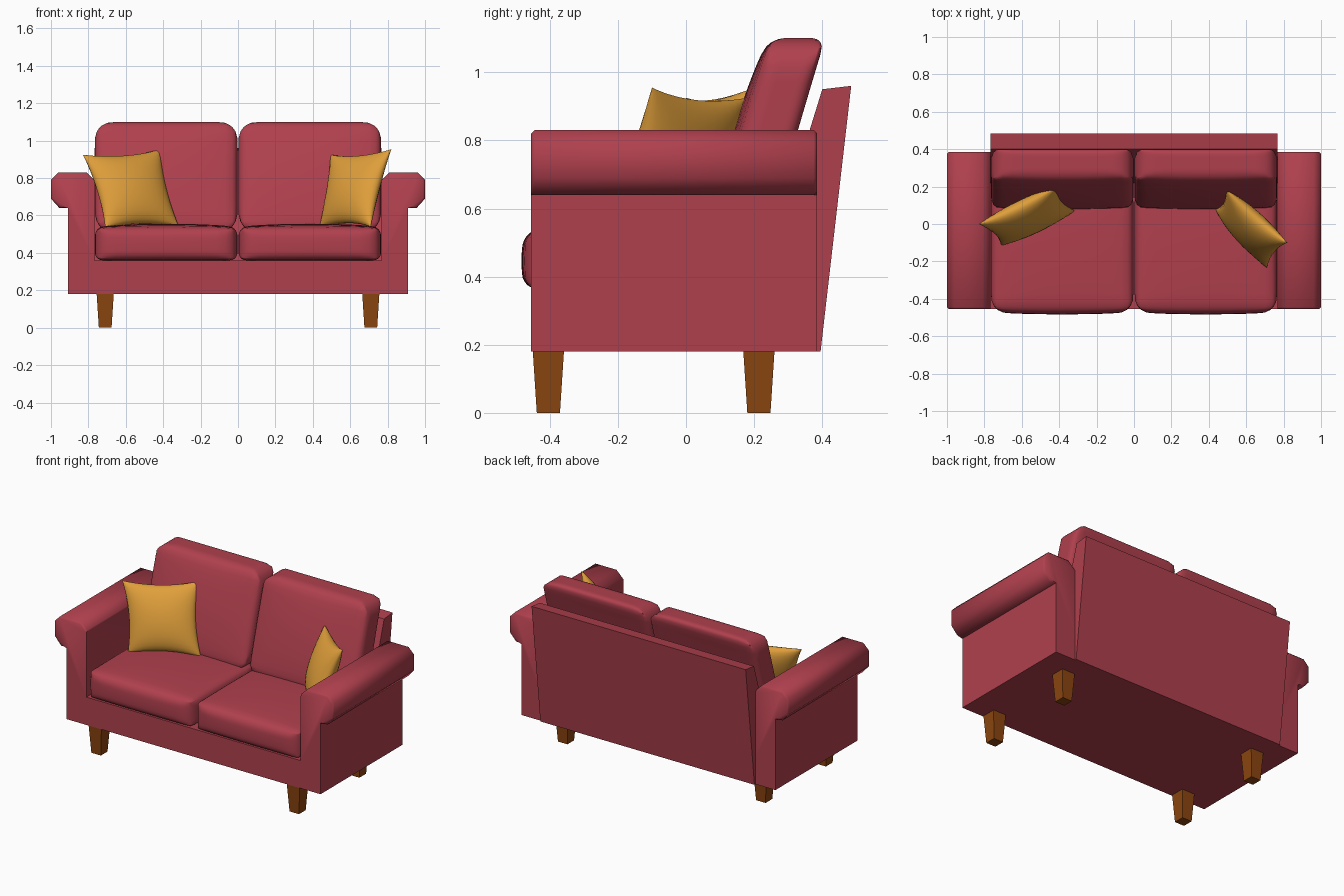
import bpy, bmesh, math
from mathutils import Vector

if "Cube" in bpy.data.objects:
    bpy.data.objects.remove(bpy.data.objects["Cube"])


def material(name, rgb):
    m = bpy.data.materials.new(name)
    m.diffuse_color = (*rgb, 1)
    m.use_nodes = True
    m.node_tree.nodes["Principled BSDF"].inputs["Base Color"].default_value = m.diffuse_color
    return m


RED = material("red fabric", (0.43, 0.051, 0.075))
GOLD = material("gold fabric", (0.74, 0.345, 0.043))
WOOD = material("brown wood", (0.26, 0.06, 0.005))


def finish(bm, name, mat, angle=None):
    bmesh.ops.recalc_face_normals(bm, faces=bm.faces[:])
    me = bpy.data.meshes.new(name)
    bm.to_mesh(me)
    bm.free()
    ob = bpy.data.objects.new(name, me)
    bpy.context.collection.objects.link(ob)
    me.materials.append(mat)
    if angle:
        bpy.ops.object.select_all(action='DESELECT')
        ob.select_set(True)
        bpy.context.view_layer.objects.active = ob
        bpy.ops.object.shade_smooth_by_angle(angle=math.radians(angle))
    return ob


def prism(points, vec):
    """Extrude a closed outline of 3D points along vec."""
    bm = bmesh.new()
    f = bm.faces.new([bm.verts.new(p) for p in points])
    r = bmesh.ops.extrude_face_region(bm, geom=[f], use_keep_orig=True)
    bmesh.ops.translate(bm, vec=vec,
                        verts=[g for g in r["geom"] if isinstance(g, bmesh.types.BMVert)])
    return bm


# Body: base and rolled arms in one U-shaped outline
half = [(0.91, 0.18), (0.91, 0.64), (0.955, 0.64), (1.0, 0.69), (1.0, 0.79),
        (0.96, 0.83), (0.81, 0.83), (0.768, 0.79), (0.768, 0.36)]
outline = half + [(-x, z) for x, z in reversed(half)]
bm = prism([(x, -0.455, z) for x, z in outline], (0, 0.84, 0))
rim = [e for e in bm.edges if abs(e.verts[0].co.y - e.verts[1].co.y) < 0.01
       and min(v.co.z for v in e.verts) > 0.63]
bmesh.ops.bevel(bm, geom=rim, offset=0.01, segments=1, affect='EDGES')
finish(bm, "body_with_arms", RED, 50)

# Sloping back panel
side = [(0.385, 0.18), (0.395, 0.18), (0.485, 0.96), (0.40, 0.95), (0.215, 0.35)]
finish(prism([(-0.767, y, z) for y, z in side], (1.534, 0, 0)), "back_panel", RED)


def cushion(name, size, r, corner, puff, place):
    """Rounded box, thin along local z, with larger plan corners and puffed faces."""
    bm = bmesh.new()
    bmesh.ops.create_cube(bm, size=2)
    bmesh.ops.subdivide_edges(bm, edges=bm.edges[:], cuts=15, use_grid_fill=True)
    h = Vector(size)
    for v in bm.verts:
        t = v.co.copy()
        p = Vector([math.sin(t[i] * math.pi / 2) * h[i] for i in range(3)])
        inner = Vector([max(-h[i] + r, min(h[i] - r, p[i])) for i in range(3)])
        p = inner + (p - inner).normalized() * r
        # larger rounding of the four corners in plan
        c = Vector([max(-h[i] + corner, min(h[i] - corner, p[i])) for i in range(2)])
        d = Vector((p.x, p.y)) - c
        if d.length > corner:
            p.x, p.y = c + d * (corner / d.length)
        # puffed faces
        a, b, w = [1 - (p[i] / h[i]) ** 2 for i in range(3)]
        p.z += puff * max(a * b, 0) ** 0.6 * (1 if p.z > 0 else 0.2)
        p.y -= 0.018 * max(a * w, 0) ** 0.5 * (p.y < -h.y * 0.8)
        v.co = place(p)
    finish(bm, name, RED, 60)


for s, label in ((-1, "left"), (1, "right")):
    # Seat cushion
    cushion(label + "_seat_cushion", (0.381, 0.335, 0.088), 0.045, 0.08, 0.022,
            lambda p: Vector((s * 0.384 + p.x, -0.13 + p.y, 0.446 + p.z)))
    # Back cushion, leaning by a shear; local y is height, local z faces forward
    cushion(label + "_back_cushion", (0.381, 0.29, 0.08), 0.04, 0.095, 0.032,
            lambda p: Vector((s * 0.384 + p.x, 0.246 - p.z + 0.29 * p.y, 0.81 + p.y)))


def pillow(name, corners, depth=0.075, n=16):
    """Throw pillow through four corners: top left, top right, bottom right, bottom left."""
    tl, tr, br, bl = [Vector(c) for c in corners]
    normal = (tr - tl).cross(tl - bl).normalized()
    bm = bmesh.new()
    for sign in (1, -1):
        grid = []
        for j in range(n + 1):
            for i in range(n + 1):
                u = math.sin((i / n - 0.5) * math.pi)
                v = math.sin((j / n - 0.5) * math.pi)
                a = (u * (1 - 0.11 * (1 - v * v)) + 1) / 2
                b = (v * (1 - 0.11 * (1 - u * u)) + 1) / 2
                p = bl.lerp(br, a).lerp(tl.lerp(tr, a), b)
                puff = depth * max((1 - u * u) * (1 - v * v), 0) ** 0.5
                grid.append(bm.verts.new(p + normal * sign * puff))
        for j in range(n):
            for i in range(n):
                k = j * (n + 1) + i
                bm.faces.new([grid[q] for q in (k, k + 1, k + n + 2, k + n + 1)])
    bmesh.ops.remove_doubles(bm, verts=bm.verts[:], dist=0.0005)
    finish(bm, name, GOLD, 80)


pillow("left_pillow", [(-0.83, 0.0, 0.925), (-0.415, 0.20, 0.955),
                       (-0.315, 0.07, 0.54), (-0.71, -0.115, 0.53)])
pillow("right_pillow", [(0.495, 0.18, 0.925), (0.82, -0.10, 0.955),
                        (0.71, -0.235, 0.54), (0.435, 0.08, 0.535)])

# Tapered square legs
for sx, xs in ((-1, "left"), (1, "right")):
    for cy, ys in ((-0.404, "front"), (0.214, "back")):
        bm = bmesh.new()
        bmesh.ops.create_cube(bm, size=2)
        for v in bm.verts:
            k = 0.046 if v.co.z > 0 else 0.034
            v.co = (sx * 0.71 + v.co.x * k, cy + v.co.y * k, 0.185 if v.co.z > 0 else 0)
        finish(bm, f"{ys}_{xs}_leg", WOOD)
